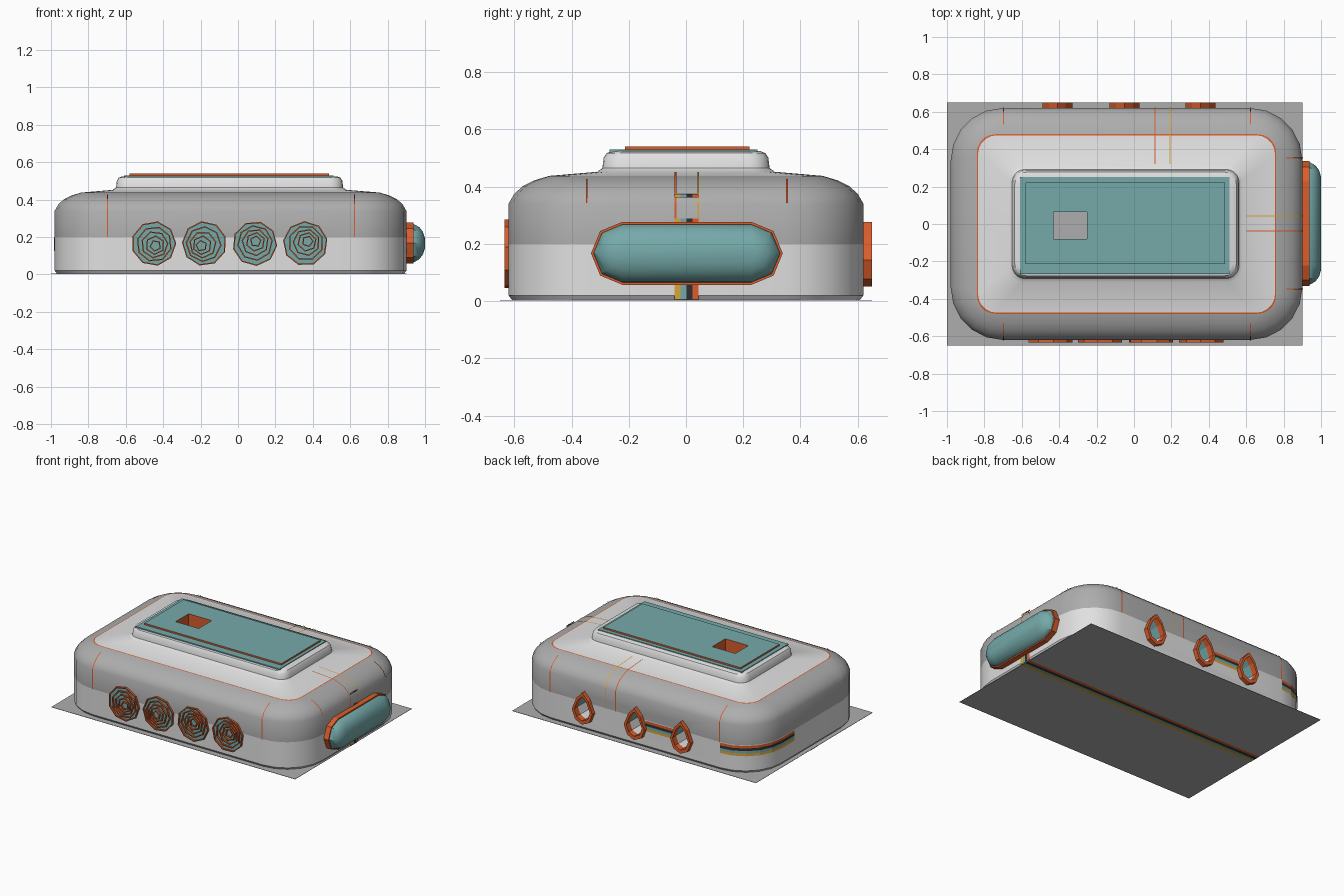
import bpy, bmesh, math
from mathutils import Vector

if "Cube" in bpy.data.objects:
    bpy.data.objects.remove(bpy.data.objects["Cube"])

# Colours, shared by every part in the same slot order
COLOURS = [("white shell", (0.75, 0.75, 0.75)), ("mid grey", (0.42, 0.42, 0.42)),
           ("teal", (0.18, 0.40, 0.40)), ("orange", (0.70, 0.11, 0.025)),
           ("yellow", (0.70, 0.38, 0.04)), ("black", (0.03, 0.03, 0.03))]
WHITE, GREY, TEAL, ORANGE, YELLOW, BLACK = range(6)
MATS = []
for n, c in COLOURS:
    m = bpy.data.materials.new(n)
    m.diffuse_color = (*c, 1)
    m.use_nodes = True
    m.node_tree.nodes["Principled BSDF"].inputs["Base Color"].default_value = m.diffuse_color
    MATS.append(m)


def finish(name, bm, smooth=False, recalc=True):
    if recalc:
        bmesh.ops.recalc_face_normals(bm, faces=bm.faces)
    me = bpy.data.meshes.new(name)
    bm.to_mesh(me)
    bm.free()
    for m in MATS:
        me.materials.append(m)
    ob = bpy.data.objects.new(name, me)
    bpy.context.collection.objects.link(ob)
    if smooth:
        bpy.ops.object.select_all(action='DESELECT')
        ob.select_set(True)
        bpy.context.view_layer.objects.active = ob
        bpy.ops.object.shade_smooth_by_angle(angle=math.radians(35))
    return ob


def loft(name, loops, bands, start=None, end=None, rule=None, smooth=False):
    """Skin between loops; bands gives a colour per step, start/end colour the caps."""
    bm = bmesh.new()
    vs = [[bm.verts.new(p) for p in lp] for lp in loops]
    n = len(loops[0])
    for k in range(len(loops) - 1):
        for i in range(n):
            j = (i + 1) % n
            f = bm.faces.new((vs[k][i], vs[k][j], vs[k + 1][j], vs[k + 1][i]))
            f.material_index = rule(f.calc_center_median()) if rule else bands[k]
    for cap, lp in ((start, vs[0]), (end, vs[-1])):
        if cap is not None:
            bm.faces.new(lp).material_index = cap
    return finish(name, bm, smooth)


def rrect(x0, x1, y0, y1, r, z, n=5):
    pts = []
    for cx, cy, a in ((x1 - r, y1 - r, 0), (x0 + r, y1 - r, 90),
                      (x0 + r, y0 + r, 180), (x1 - r, y0 + r, 270)):
        for i in range(n + 1):
            t = math.radians(a + 90 * i / n)
            pts.append((cx + r * math.cos(t), cy + r * math.sin(t), z))
    return pts


def slab(name, x0, x1, y0, y1, z0, z1, side, top, bottom):
    lp = [[(x0, y0, z), (x1, y0, z), (x1, y1, z), (x0, y1, z)] for z in (z0, z1)]
    return loft(name, lp, [side], bottom, top)


def ribbon(name, pts, across, mat):
    bm = bmesh.new()
    a = [bm.verts.new(p) for p in pts]
    b = [bm.verts.new(Vector(p) + Vector(across)) for p in pts]
    for i in range(len(pts) - 1):
        bm.faces.new((a[i], a[i + 1], b[i + 1], b[i])).material_index = mat
    return finish(name, bm)


def cut(ob, cutter):
    md = ob.modifiers.new("cut", 'BOOLEAN')
    md.operation, md.solver, md.object = 'DIFFERENCE', 'EXACT', cutter
    cutter.hide_render = True
    cutter.hide_set(True)


# Main shell: stacked rounded rectangles, inset from the wall
def shell_loop(inset, r, z):
    return rrect(-0.98 + inset, 0.90 - inset, -0.62 + inset, 0.62 - inset, r, z)

loops = [shell_loop(*a) for a in ((0.012, 0.27, 0.004), (0, 0.28, 0.02), (0, 0.28, 0.2),
         (0, 0.28, 0.34), (0.02, 0.26, 0.375), (0.05, 0.23, 0.402), (0.09, 0.18, 0.422),
         (0.14, 0.10, 0.437), (0.146, 0.10, 0.438))]
loops += [rrect(-0.67 + d, 0.58 - d, -0.31 + d, 0.31 - d, 0.07, z)
          for d, z in ((0, 0.452), (0.018, 0.465), (0.022, 0.50), (0.032, 0.517), (0.05, 0.524))]
bands = [WHITE] * 2 + [GREY] * 5 + [ORANGE] + [WHITE] * 5
shell = loft("shell", loops, bands, WHITE, WHITE, smooth=True)

# Top plate with orange edge, and base sheet
plate = slab("top_plate", -0.61, 0.51, -0.267, 0.25, 0.52, 0.529, TEAL, TEAL, TEAL)
panel = slab("top_panel", -0.58, 0.487, -0.213, 0.222, 0.525, 0.54, ORANGE, TEAL, TEAL)
slab("base_sheet", -1.0, 0.90, -0.65, 0.65, 0.002, 0.004, GREY, GREY, GREY)

# Square opening in the top
top_cut = slab("top_opening_cutter", -0.43, -0.25, -0.08, 0.065, 0.2, 0.6, ORANGE, GREY, GREY)
for ob in (shell, plate, panel):
    cut(ob, top_cut)


# Back teardrop openings with orange rims
HALF = [(0, 0.113), (0.045, 0.065), (0.08, -0.02), (0.055, -0.085), (0, -0.112)]
DROP = HALF + [(-x, z) for x, z in HALF[-2:0:-1]]

def drop(cx, s, y):
    return [(cx + x * s, y, 0.163 + z * s) for x, z in DROP]

for i, cx in enumerate((-0.41, -0.05, 0.355)):
    loft(f"back_rim_{i}", [drop(cx, s, y) for s, y in
         ((1, 0.61), (1, 0.65), (0.76, 0.65), (0.76, 0.61))], [ORANGE] * 3)
    c = loft(f"back_opening_cutter_{i}", [drop(cx, 0.78, 0.38), drop(cx, 0.78, 0.7)], [WHITE],
             WHITE, WHITE, rule=lambda p: TEAL if p.z > 0.165 else WHITE)
    cut(shell, c)


# Front rosettes: teal discs with nested orange polygon rings
def ngon(cx, cz, r, y, n, turn):
    return [(cx + r * math.cos(turn + math.tau * i / n), y,
             cz + r * math.sin(turn + math.tau * i / n)) for i in range(n)]

for k in range(4):
    cx, cz = -0.45 + 0.27 * k, 0.165
    loft(f"rosette_disc_{k}", [ngon(cx, cz, 0.115, y, 9, k) for y in (-0.60, -0.622)],
         [ORANGE], TEAL, TEAL)
    for j, (r, n) in enumerate(((0.12, 9), (0.096, 8), (0.074, 7), (0.053, 6), (0.032, 5))):
        ox = 0.004 * j * math.cos(2 * k + 1)
        oz = -0.003 * j * (-1) ** (k // 2)
        loft(f"rosette_ring_{k}_{j}", [ngon(cx + ox, cz + oz, q, y, n, k + 0.5 * j) for q, y in
             ((r, -0.61), (r, -0.634), (r - 0.007, -0.634), (r - 0.007, -0.61))], [ORANGE] * 3)


# Right-hand lamp: orange stadium ring and teal dome
def stadium(r, x, n=4):
    pts = []
    for side, a in ((0.228, -90), (-0.222, 90)):
        for i in range(n + 1):
            t = math.radians(a + 180 * i / n)
            pts.append((x, side + r * math.cos(t), 0.167 + r * math.sin(t)))
    return pts

loft("lamp_ring", [stadium(0.11, 0.87), stadium(0.11, 0.937)], [ORANGE], ORANGE, ORANGE)
loft("lamp_dome", [stadium(r, x) for r, x in ((0.102, 0.93), (0.1, 0.945), (0.085, 0.97),
     (0.06, 0.989), (0.025, 1.0))], [TEAL] * 4, TEAL, TEAL, smooth=True)

# Four-colour stripes: right wall, underside, back wall and left corner
corner = [(x, y, 0) for x, y, z in rrect(-0.984, 0.904, -0.624, 0.624, 0.284, 0)[6:12]]
for i, mat in enumerate((YELLOW, TEAL, BLACK, ORANGE)):
    y, z = -0.04 + 0.021 * i, 0.125 + 0.018 * i
    for a, b in ((0.005, 0.065), (0.272, 0.288), (0.362, 0.374)):
        x = 0.904 if b < 0.34 else 0.899
        ribbon(f"right_stripe_{i}", [(x, y, a), (x, y, b)], (0, 0.021, 0), mat)
    ribbon(f"under_stripe_{i}", [(-1, y, 0), (0.9, y, 0)], (0, 0.021, 0), mat)
    ribbon(f"back_stripe_{i}", [(-0.34, 0.624, z), (-0.12, 0.624, z)], (0, 0, 0.018), mat)
    path = [(px, py, z) for px, py, _ in corner] + [(-0.984, 0.2, z)]
    ribbon(f"corner_stripe_{i}", path, (0, 0, 0.018), mat)

# Thin seam lines running from the plateau over the edge, to the right and to the back
EDGE = [(0.30, 0.452), (0.14, 0.441), (0.09, 0.426), (0.05, 0.406), (0.02, 0.379),
        (0, 0.342), (-0.001, 0.2)]
for s, mat in ((-0.04, ORANGE), (0.04, YELLOW)):
    ribbon("right_seam", [(0.902 - d, s, z) for d, z in EDGE], (0, 0.006, 0), mat)
    ribbon("back_seam", [(0.15 + s, 0.622 - d, z) for d, z in EDGE], (0.006, 0, 0), mat)

# Short upright seams beside each corner
for x in (-0.70, 0.62):
    for s in (-1, 1):
        ribbon("side_seam", [(x, s * (0.623 - d), z) for d, z in EDGE[2:]], (0.006, 0, 0), ORANGE)
for y in (-0.35, 0.35):
    ribbon("end_seam", [(0.903 - d, y, z) for d, z in EDGE[2:6]], (0, 0.006, 0), ORANGE)
